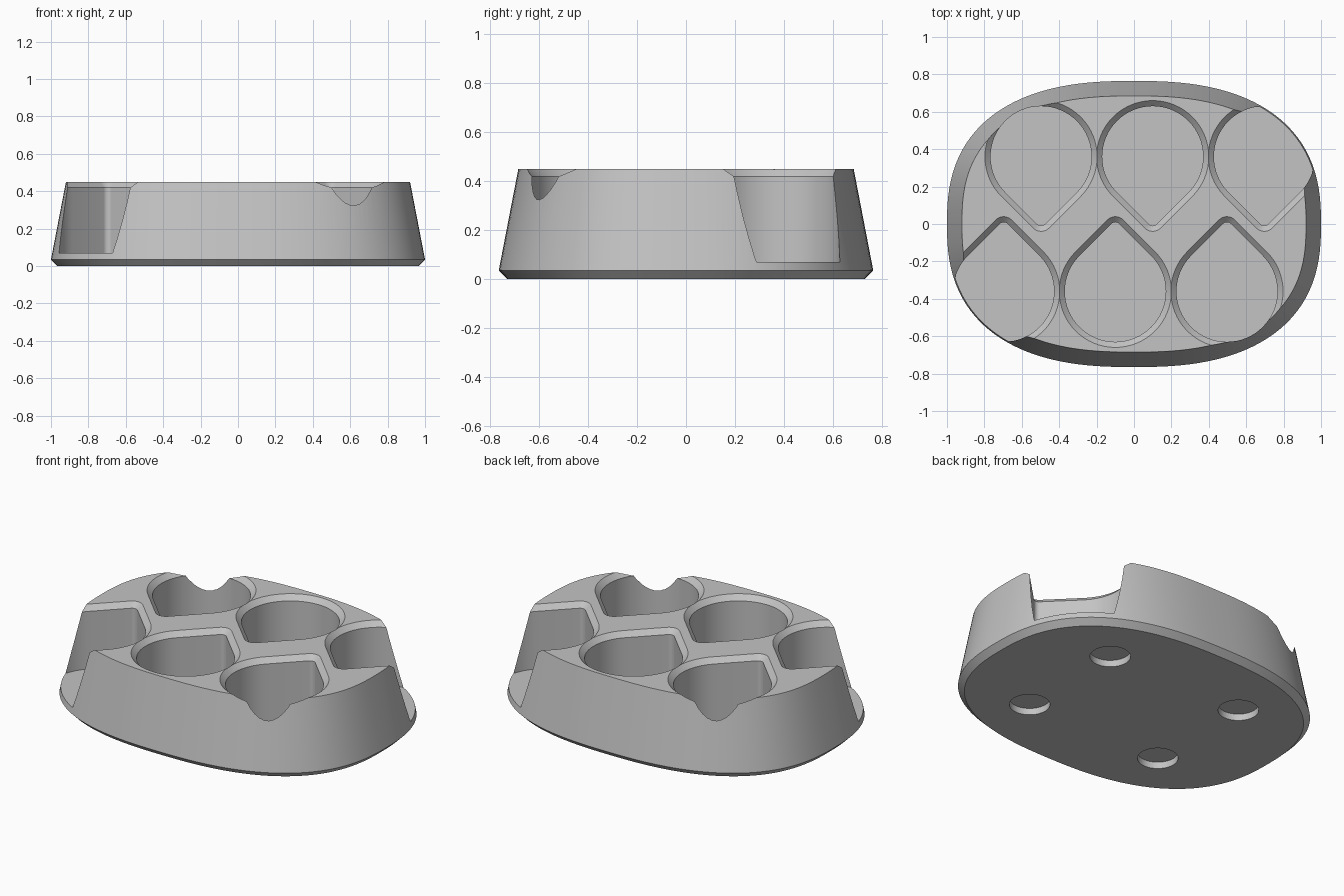
import bpy, bmesh, math
from math import cos, sin, pi, copysign

cube = bpy.data.objects.get("Cube")
if cube:
    bpy.data.objects.remove(cube, do_unlink=True)

grey = bpy.data.materials.new("plain grey")
grey.use_nodes = True
COLOR = (0.55, 0.55, 0.55, 1)
grey.diffuse_color = COLOR
grey.node_tree.nodes["Principled BSDF"].inputs["Base Color"].default_value = COLOR


def loft(name, rings):
    """Closed solid skinned through a list of equal-length rings of points."""
    bm = bmesh.new()
    loops = [[bm.verts.new(p) for p in ring] for ring in rings]
    n = len(loops[0])
    for low, high in zip(loops, loops[1:]):
        for i in range(n):
            j = (i + 1) % n
            bm.faces.new((low[i], low[j], high[j], high[i]))
    bm.faces.new(loops[0][::-1])
    bm.faces.new(loops[-1])
    bmesh.ops.recalc_face_normals(bm, faces=bm.faces)
    mesh = bpy.data.meshes.new(name)
    bm.to_mesh(mesh)
    bm.free()
    mesh.materials.append(grey)
    obj = bpy.data.objects.new(name, mesh)
    bpy.context.collection.objects.link(obj)
    return obj


def oval(inset, z, a=1.0, b=0.765, power=2.5, count=144):
    """Rounded oval outline moved inwards along its normals."""
    ring = []
    for i in range(count):
        t = 2 * pi * i / count
        x = a * copysign(abs(cos(t)) ** (2 / power), cos(t))
        y = b * copysign(abs(sin(t)) ** (2 / power), sin(t))
        nx = copysign(abs(x / a) ** (power - 1) / a, x)
        ny = copysign(abs(y / b) ** (power - 1) / b, y)
        size = math.hypot(nx, ny)
        ring.append((x - inset * nx / size, y - inset * ny / size, z))
    return ring


def teardrop(cx, cy, side, grow, z, radius=0.27, fillet=0.03):
    """Circle with a rounded right-angled tip pointing to -y (side 1) or +y (side -1)."""
    tip = (radius - fillet) * math.sqrt(2)
    points = []
    for i in range(49):
        t = -pi / 4 + 1.5 * pi * i / 48
        points.append(((radius + grow) * cos(t), (radius + grow) * sin(t)))
    for i in range(9):
        t = 1.25 * pi + pi / 2 * i / 8
        points.append(((fillet + grow) * cos(t), (fillet + grow) * sin(t) - tip))
    return [(cx + side * x, cy + side * y, z) for x, y in points]


def circle(cx, cy, r, z, count=48):
    return [(cx + r * cos(2 * pi * i / count), cy + r * sin(2 * pi * i / count), z)
            for i in range(count)]


# Tapered body with a chamfered foot
TOP, FLOOR, CHAMFER = 0.45, 0.07, 0.03
tray = loft("tray_body", [oval(0.035, 0), oval(0, 0.035), oval(0.08, TOP)])

# Six teardrop pockets with chamfered rims, the two rows interlocking
cutters = []
for side in (1, -1):
    for x in (-0.497, 0.1, 0.697):
        at = (side * x, side * 0.36, side)
        cutters.append(loft("pocket_cutter", [
            teardrop(*at, 0, FLOOR),
            teardrop(*at, 0, TOP - CHAMFER),
            teardrop(*at, CHAMFER + 0.02, TOP + 0.02)]))

# Four shallow round recesses underneath
for sx in (-1, 1):
    for sy in (-1, 1):
        cutters.append(loft("recess_cutter", [
            circle(sx * 0.46, sy * 0.345, 0.112, z) for z in (-0.05, 0.04)]))

# Carve everything out of the body
bpy.context.view_layer.objects.active = tray
for cutter in cutters:
    cutter.hide_render = True
    mod = tray.modifiers.new("carve", "BOOLEAN")
    mod.operation = "DIFFERENCE"
    mod.solver = "EXACT"
    mod.object = cutter
    bpy.ops.object.modifier_apply(modifier=mod.name)
    bpy.data.objects.remove(cutter, do_unlink=True)

bpy.ops.object.select_all(action="DESELECT")
tray.select_set(True)
bpy.ops.object.shade_smooth_by_angle(angle=math.radians(25))
